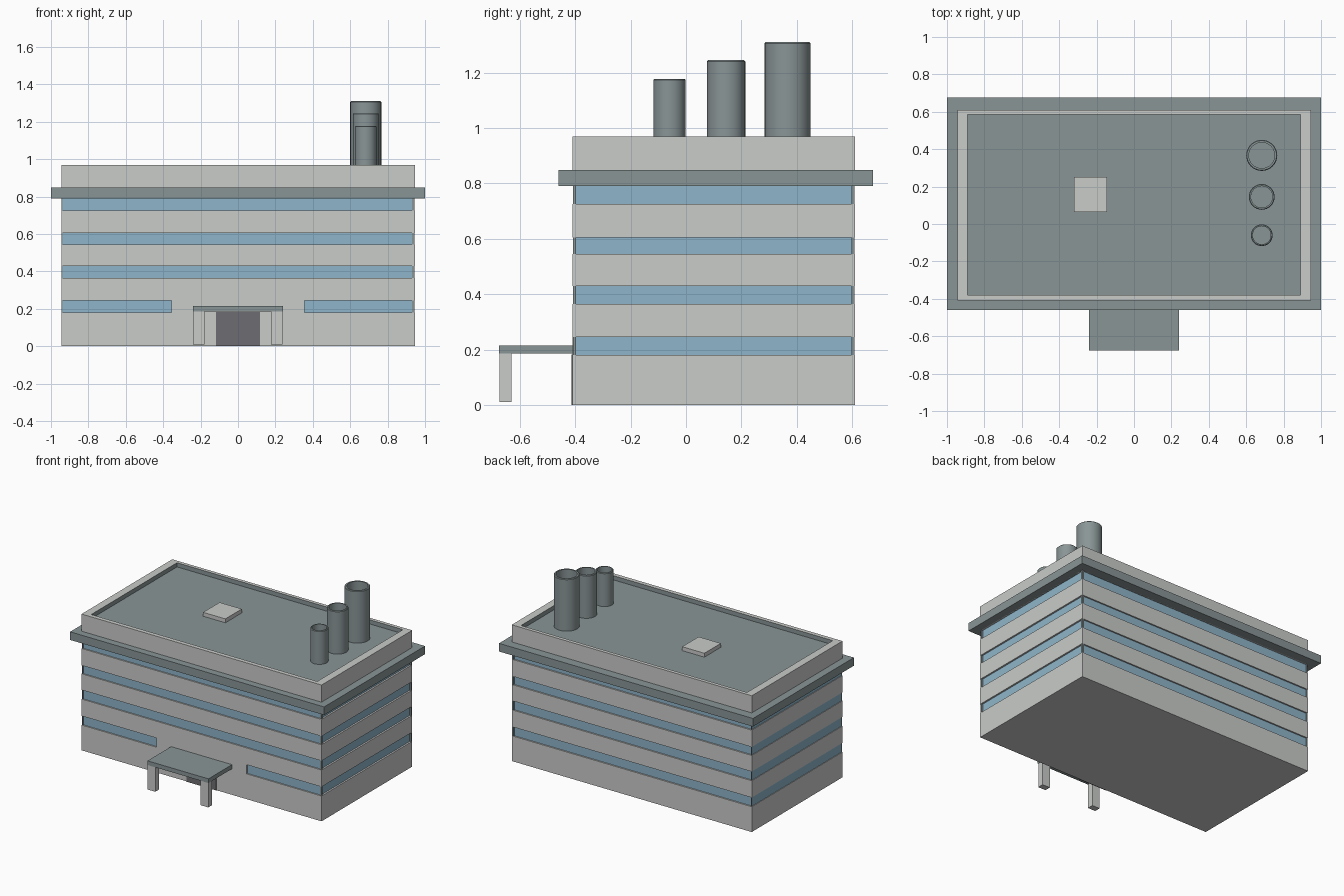
import bpy, bmesh, math

if "Cube" in bpy.data.objects:
    bpy.data.objects.remove(bpy.data.objects["Cube"])

def mat(name, srgb):
    m = bpy.data.materials.new(name)
    m.diffuse_color = [((c + 0.055) / 1.055) ** 2.4 for c in srgb] + [1]
    m.use_nodes = True
    m.node_tree.nodes["Principled BSDF"].inputs["Base Color"].default_value = m.diffuse_color
    return m

WALL = mat("light concrete", (0.79, 0.80, 0.79))
GREY = mat("slate grey", (0.54, 0.585, 0.59))
GLASS = mat("blue glass", (0.56, 0.71, 0.79))
DOOR = mat("dark door", (0.43, 0.43, 0.45))

def obj_from(bm, name, *mats):
    me = bpy.data.meshes.new(name)
    bm.to_mesh(me)
    bm.free()
    for m in mats:
        me.materials.append(m)
    ob = bpy.data.objects.new(name, me)
    bpy.context.collection.objects.link(ob)
    return ob

def box(name, x0, x1, y0, y1, z0, z1, m):
    bm = bmesh.new()
    bmesh.ops.create_cube(bm, size=1)
    for v in bm.verts:
        v.co = (x1 if v.co.x > 0 else x0, y1 if v.co.y > 0 else y0, z1 if v.co.z > 0 else z0)
    return obj_from(bm, name, m)

X, Y0, Y1 = 0.945, -0.41, 0.61
bands = [(0.18, 0.245), (0.365, 0.43), (0.545, 0.605), (0.725, 0.79)]

# Wall slabs between the window bands
levels = [0] + [z for b in bands for z in b]
for i in range(0, 8, 2):
    box(f"wall_slab_{i // 2}", -X, X, Y0, Y1, levels[i], levels[i + 1], WALL)

# Recessed glass bands with dark corner posts
for i, (z0, z1) in enumerate(bands):
    box(f"window_band_{i}", -X + 0.004, X - 0.012, Y0 + 0.009, Y1 - 0.01, z0, z1, GLASS)
    for sx, xa, xb in (("left", -X + 0.002, -X + 0.008), ("right", X - 0.014, X - 0.002)):
        for sy, ya, yb in (("front", Y0 + 0.002, Y0 + 0.012), ("back", Y1 - 0.013, Y1 - 0.002)):
            box(f"corner_post_{i}_{sx}_{sy}", xa, xb, ya, yb, z0, z1, GREY)

# Solid wall above the entrance interrupts the lowest band
box("entrance_wall", -0.355, 0.355, Y0, Y0 + 0.05, 0.18, 0.245, WALL)

# Top storey with sunken grey roof
bm = bmesh.new()
bmesh.ops.create_cube(bm, size=1)
for v in bm.verts:
    v.co = (math.copysign(X, v.co.x), Y1 if v.co.y > 0 else Y0, 0.97 if v.co.z > 0 else 0.79)
top = max(bm.faces, key=lambda f: f.calc_center_median().z)
well = bmesh.ops.extrude_discrete_faces(bm, faces=[top])["faces"][0]
for v in well.verts:
    v.co.x = math.copysign(0.89, v.co.x)
    v.co.y = 0.585 if v.co.y > 0 else -0.38
floor = bmesh.ops.extrude_discrete_faces(bm, faces=[well])["faces"][0]
for v in floor.verts:
    v.co.z = 0.94
floor.material_index = 1
for e in floor.edges:
    for f in e.link_faces:
        f.material_index = 1
obj_from(bm, "parapet_and_roof", WALL, GREY)

# Cornice and roof hatch
box("cornice", -1, 1, -0.46, 0.675, 0.79, 0.848, GREY)
box("roof_hatch", -0.32, -0.145, 0.065, 0.25, 0.94, 0.968, WALL)

# Hollow chimneys, turned from a profile
def chimney(name, y, r, top, n=32):
    ri, b = r * 0.83, 0.004
    prof = [(r, 0.935), (r, top - b), (r - b, top), (ri, top), (ri, 0.945)]
    bm = bmesh.new()
    rings = [[bm.verts.new((0.683 + q * math.cos(2 * math.pi * k / n),
                            y + q * math.sin(2 * math.pi * k / n), z)) for k in range(n)]
             for q, z in prof]
    for a, c in zip(rings, rings[1:]):
        for k in range(n):
            j = (k + 1) % n
            bm.faces.new((a[k], a[j], c[j], c[k]))
    bm.faces.new(rings[-1])
    ob = obj_from(bm, name, GREY)
    bpy.context.view_layer.objects.active = ob
    ob.select_set(True)
    bpy.ops.object.shade_smooth_by_angle(angle=math.radians(30))
    ob.select_set(False)

chimney("chimney_large", 0.367, 0.083, 1.31)
chimney("chimney_medium", 0.145, 0.069, 1.245)
chimney("chimney_small", -0.06, 0.058, 1.178)

# Entrance: door plate, canopy and two pillars
box("door", -0.117, 0.117, Y0 - 0.004, Y0 + 0.004, 0, 0.182, DOOR)
box("canopy", -0.24, 0.24, -0.675, Y0 + 0.005, 0.185, 0.215, GREY)
for side, x in (("left", -0.21), ("right", 0.207)):
    box(f"pillar_{side}", x - 0.03, x + 0.03, -0.673, -0.63, 0.01, 0.186, WALL)
